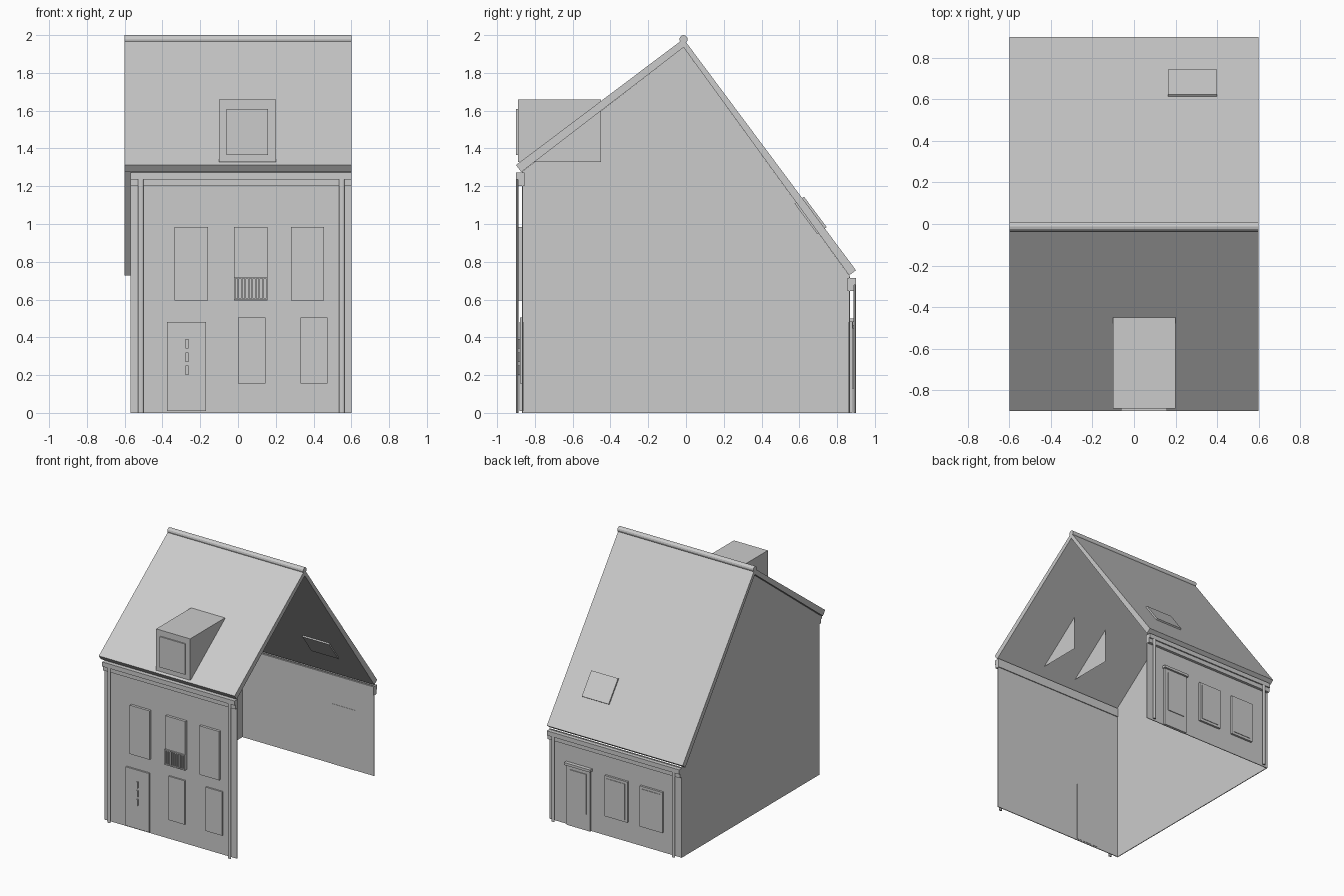
import bpy
import bmesh
from math import radians
from mathutils import Vector

if "Cube" in bpy.data.objects:
    bpy.data.objects.remove(bpy.data.objects["Cube"], do_unlink=True)

# One plain colour for the whole model
GREY = (0.6, 0.6, 0.6, 1)
grey = bpy.data.materials.new("plain_grey")
grey.use_nodes = True
grey.diffuse_color = GREY
grey.node_tree.nodes["Principled BSDF"].inputs["Base Color"].default_value = GREY


def finish(name, bm):
    bmesh.ops.recalc_face_normals(bm, faces=bm.faces)
    mesh = bpy.data.meshes.new(name)
    bm.to_mesh(mesh)
    bm.free()
    mesh.materials.append(grey)
    ob = bpy.data.objects.new(name, mesh)
    bpy.context.scene.collection.objects.link(ob)
    return ob


def add_box(bm, x0, x1, y0, y1, z0, z1):
    verts = bmesh.ops.create_cube(bm, size=1)["verts"]
    for v in verts:
        v.co = ((x0 + x1) / 2 + v.co.x * (x1 - x0),
                (y0 + y1) / 2 + v.co.y * (y1 - y0),
                (z0 + z1) / 2 + v.co.z * (z1 - z0))
    return verts


def box(name, *bounds):
    bm = bmesh.new()
    add_box(bm, *bounds)
    return finish(name, bm)


def prism(name, profile, x0, x1):
    """Extrude a (y, z) outline along x."""
    bm = bmesh.new()
    face = bm.faces.new([bm.verts.new((x0, y, z)) for y, z in profile])
    out = bmesh.ops.extrude_face_region(bm, geom=[face])["geom"]
    moved = [v for v in out if isinstance(v, bmesh.types.BMVert)]
    bmesh.ops.translate(bm, verts=moved, vec=(x1 - x0, 0, 0))
    return finish(name, bm)


def rod(name, radius, length, location, scale=(1, 1), along_x=False):
    bm = bmesh.new()
    bmesh.ops.create_cone(bm, cap_ends=True, segments=12, radius1=radius,
                          radius2=radius, depth=length)
    bmesh.ops.scale(bm, verts=bm.verts, vec=(*scale, 1))
    ob = finish(name, bm)
    ob.location = location
    if along_x:
        ob.rotation_euler.y = radians(90)
    return ob


# Main levels
LEFT, RIGHT, ROOF = -0.57, 0.6, 0.6
WALL = 0.868
THIN = 0.006
RIDGE = Vector((-0.013, 1.98))
FRONT_EAVE, BACK_EAVE = Vector((-0.9, 1.312)), Vector((0.9, 0.755))
FRONT_LIP, BACK_LIP = Vector((-0.872, 1.275)), Vector((0.864, 0.728))
INNER_RIDGE = Vector((RIDGE.x, 1.935))

# Walls: front, back and a single gable side
box("front_wall", LEFT, RIGHT, -WALL, -WALL + THIN, 0, 1.27)
box("back_wall", LEFT, RIGHT, WALL - THIN, WALL, 0, 0.72)
prism("gable_wall", [(-WALL, 0), (WALL, 0), (WALL, 0.722), INNER_RIDGE,
                     (-WALL, 1.277)], LEFT, LEFT + THIN)

# Roof slopes and ridge cap
prism("front_roof", [FRONT_EAVE, RIDGE, INNER_RIDGE, FRONT_LIP], -ROOF, ROOF)
prism("back_roof", [RIDGE, BACK_EAVE, BACK_LIP, INNER_RIDGE], -ROOF, ROOF)
rod("ridge_cap", 0.022, 2 * ROOF, (0, RIDGE.x, 1.978), along_x=True)

# Cornices, gutter lips and downpipes on both eaves
for side, sign, top in (("front", -1, 1.272), ("back", 1, 0.714)):
    inner, outer = sorted((sign * 0.855, sign * 0.89))
    box(side + "_cornice", LEFT, RIGHT, inner, outer, top - 0.07, top - 0.03)
    inner, outer = sorted((sign * 0.855, sign * 0.9))
    box(side + "_gutter", LEFT, RIGHT, inner, outer, top - 0.036, top)
    for x in (-0.515, 0.55):
        rod(side + "_downpipe", 0.014, top, (x, sign * 0.894, top / 2), (1, 0.43))

# Front windows
for x in (-0.335, -0.02, 0.28):
    box("upper_window", x, x + 0.175, -0.888, -0.864, 0.595, 0.985)
for x in (0.0, 0.33):
    box("lower_window", x, x + 0.145, -0.88, -0.864, 0.155, 0.505)

# Front door with three slots
box("front_door", -0.375, -0.17, -0.882, -0.86, 0.01, 0.48)
for z in (0.2, 0.27, 0.34):
    box("door_slot", -0.277, -0.263, -0.89, -0.88, z, z + 0.05)

# Balcony railing
bm = bmesh.new()
for z in (0.597, 0.712):
    add_box(bm, -0.022, 0.155, -0.898, -0.888, z, z + 0.008)
for i in range(10):
    x = -0.022 + i * 0.0188
    add_box(bm, x, x + 0.008, -0.897, -0.889, 0.6, 0.715)
finish("balcony_railing", bm)

# Back door with canopy and panel, back windows
box("back_door", 0.23, 0.44, 0.86, 0.882, 0.0, 0.48)
box("back_door_canopy", 0.22, 0.45, 0.862, 0.897, 0.48, 0.5)
box("back_door_panel", 0.26, 0.41, 0.88, 0.888, 0.13, 0.45)
for x in (-0.41, -0.1):
    box("back_window", x, x + 0.2, 0.864, 0.884, 0.16, 0.485)
    box("back_window_pane", x + 0.02, x + 0.18, 0.88, 0.888, 0.18, 0.465)

# Dormer: hollow, open below and behind
bm = bmesh.new()
add_box(bm, -0.1, 0.2, -0.89, -0.45, 1.327, 1.658)
bm.normal_update()
open_faces = [f for f in bm.faces if f.normal.z < -0.5 or f.normal.y > 0.5]
bmesh.ops.delete(bm, geom=open_faces, context="FACES")
finish("dormer", bm)
box("dormer_window", -0.062, 0.16, -0.9, -0.888, 1.365, 1.61)

# Skylight lying on the back slope
down = (BACK_EAVE - RIDGE).normalized()
out = Vector((-down.y, down.x))
start = RIDGE + down * ((0.615 - RIDGE.x) / down.x)
end = RIDGE + down * ((0.735 - RIDGE.x) / down.x)
prism("skylight", [start - out * 0.05, start + out * 0.012,
                   end + out * 0.012, end - out * 0.05], 0.163, 0.4)
